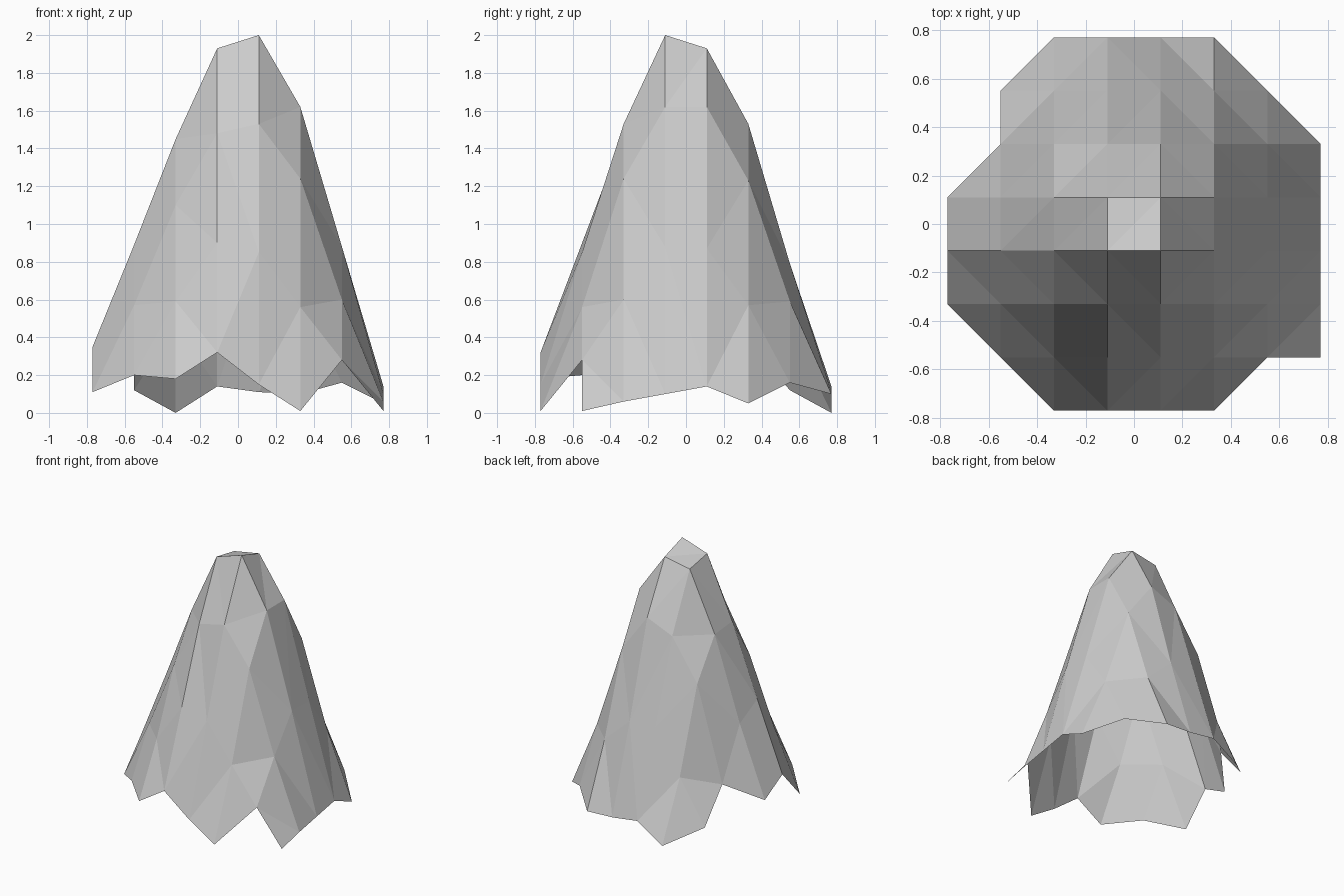
import bpy
import bmesh

default_cube = bpy.data.objects.get("Cube")
if default_cube:
    bpy.data.objects.remove(default_cube, do_unlink=True)

# Rock colour
grey = bpy.data.materials.new("stone_grey")
grey.use_nodes = True
grey.diffuse_color = (0.6, 0.6, 0.6, 1)
shader = next(n for n in grey.node_tree.nodes if n.type == "BSDF_PRINCIPLED")
shader.inputs["Base Color"].default_value = grey.diffuse_color
shader.inputs["Roughness"].default_value = 0.9

# Peak heights in hundredths on a square grid, rows run front to back;
# open marks a grid point outside the ragged rim
open_ = None
STEP = 0.22
ROWS = [
    [open_, open_, 18, 32, 15, 1, open_, open_],
    [open_, 20, 59, 90, 85, 56, 28, 1],
    [11, 57, 110, 148, 153, 124, 60, 6],
    [35, 89, 145, 193, 200, 162, 88, 10],
    [23, 78, 143, 189, 193, 162, 87, 14],
    [open_, 38, 112, 144, 153, 123, 57, 5],
    [open_, 12, 46, 79, 79, 59, 16, open_],
    [open_, open_, 0, 14, 11, 10, open_, open_],
]

# Mountain shell: one open sheet of facets
bm = bmesh.new()
size = len(ROWS)
middle = (size - 1) / 2
points = {}
for row, heights in enumerate(ROWS):
    for col, height in enumerate(heights):
        if height is not None:
            points[col, row] = bm.verts.new(
                ((col - middle) * STEP, (row - middle) * STEP, height / 100))

# Full cells become quads, cut corners become triangles
for row in range(size - 1):
    for col in range(size - 1):
        ring = [(col, row), (col + 1, row), (col + 1, row + 1), (col, row + 1)]
        corners = [points[key] for key in ring if key in points]
        if len(corners) > 2:
            bm.faces.new(corners)

bmesh.ops.triangulate(bm, faces=bm.faces[:], quad_method="SHORT_EDGE")
bm.normal_update()

mesh = bpy.data.meshes.new("mountain_peak")
bm.to_mesh(mesh)
bm.free()
mesh.materials.append(grey)
mountain = bpy.data.objects.new("mountain_peak", mesh)
bpy.context.collection.objects.link(mountain)
